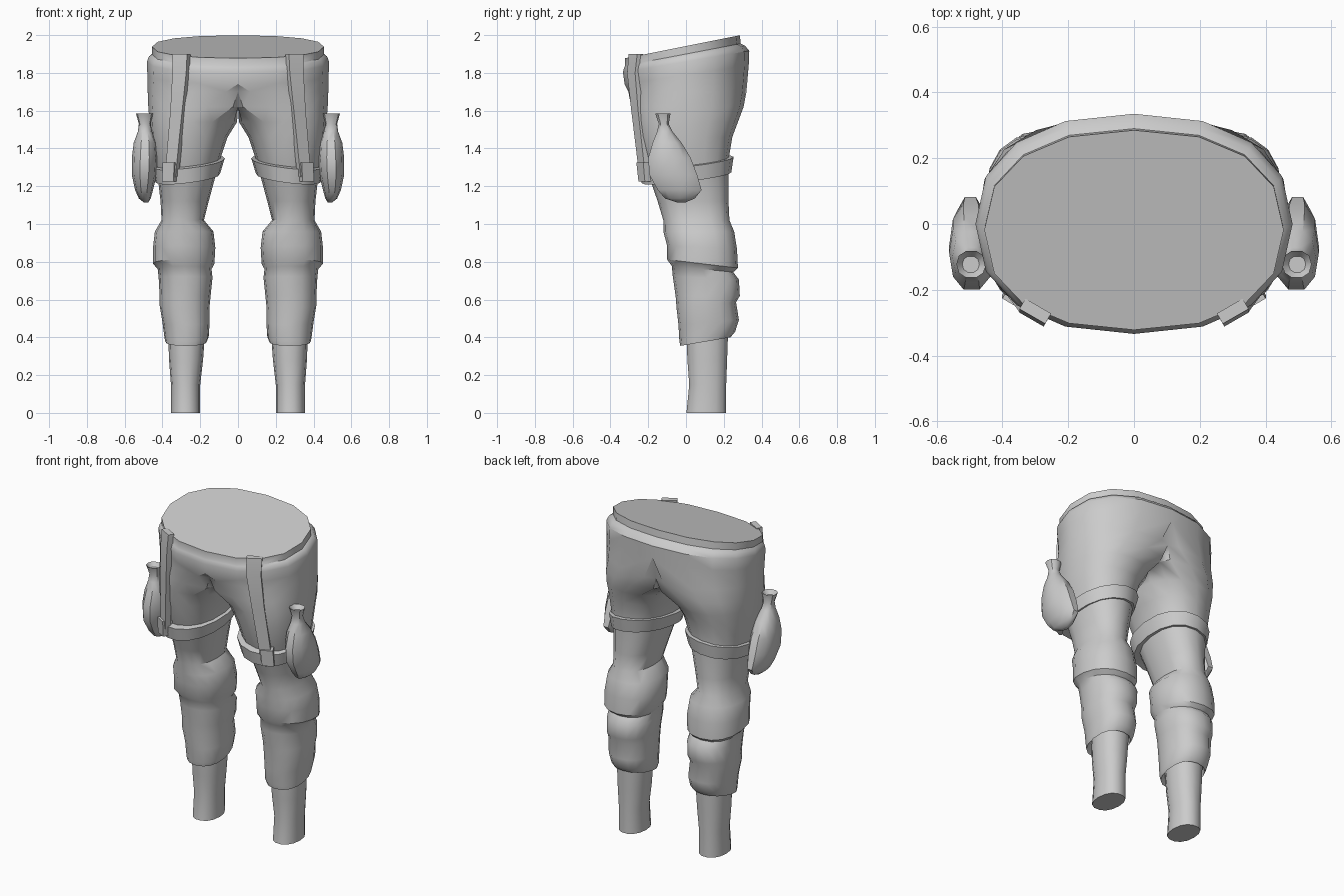
import bpy, bmesh
from math import cos, sin, pi, radians
from mathutils import Vector

cube = bpy.data.objects.get("Cube")
if cube:
    bpy.data.objects.remove(cube, do_unlink=True)

grey = bpy.data.materials.new("plain grey")
grey.use_nodes = True
grey.diffuse_color = (0.6, 0.6, 0.6, 1)
grey.node_tree.nodes["Principled BSDF"].inputs["Base Color"].default_value = (0.6, 0.6, 0.6, 1)


def finish(name, bm, sharp=38):
    """Smooth shading with sharp edges, then mirror to the other side."""
    bmesh.ops.recalc_face_normals(bm, faces=bm.faces)
    for f in bm.faces:
        f.smooth = True
    for e in bm.edges:
        e.smooth = e.calc_face_angle(0) < radians(sharp)
    mesh = bpy.data.meshes.new(name)
    bm.to_mesh(mesh)
    bm.free()
    mesh.materials.append(grey)
    obj = bpy.data.objects.new(name, mesh)
    bpy.context.collection.objects.link(obj)
    mirror = obj.modifiers.new("Mirror", "MIRROR")
    mirror.merge_threshold = 0.002
    return obj


def skin(bm, rows, caps=True):
    """Join rows of points into a closed tube."""
    rows = [[bm.verts.new(p) for p in row] for row in rows]
    n = len(rows[0])
    for low, high in zip(rows, rows[1:]):
        for i in range(n):
            j = (i + 1) % n
            bm.faces.new((low[i], low[j], high[j], high[i]))
    if caps:
        bm.faces.new(rows[0])
        bm.faces.new(rows[-1])


def oval(z, x0, x1, y0, y1, tilt=0, lean=0, n=16, power=0.9):
    """Rounded ring between x0..x1 and y0..y1, kept on the +x side."""
    def soft(v):
        return abs(v) ** power * (1 if v > 0 else -1)
    cx, cy, rx, ry = (x0 + x1) / 2, (y0 + y1) / 2, (x1 - x0) / 2, (y1 - y0) / 2
    row = []
    for i in range(n):
        a = 2 * pi * i / n
        x = max(cx + rx * soft(cos(a)), 0)
        y = cy + ry * soft(sin(a))
        if x < 0.001:
            x = 0
        row.append(Vector((x, y, z + tilt * y + lean * (x - cx))))
    return row


def loft(name, rings, n=16, power=0.9, sharp=38):
    bm = bmesh.new()
    skin(bm, [oval(*r, n=n, power=power) for r in rings])
    # drop hidden walls on the centre plane
    inner = [f for f in bm.faces if all(v.co.x < 0.0005 for v in f.verts)]
    bmesh.ops.delete(bm, geom=inner, context="FACES")
    bmesh.ops.remove_doubles(bm, verts=bm.verts, dist=0.0005)
    return finish(name, bm, sharp)


# Trousers: cuff, baggy knee, thigh, seat and waist
loft("trousers", [
    (.40, .18, .365, 0, .22, .17),
    (.36, .165, .385, -.03, .235, .17),
    (.385, .155, .39, -.035, .26, .17),
    (.47, .15, .40, -.04, .28, .08),
    (.56, .15, .415, -.05, .265, .1),
    (.62, .145, .415, -.055, .285),
    (.72, .135, .42, -.07, .28, -.05),
    (.77, .14, .425, -.075, .25, -.1),
    (.80, .125, .45, -.1, .275, -.12),
    (.88, .12, .45, -.1, .27, -.05),
    (.96, .13, .44, -.12, .255),
    (1.02, .18, .405, -.12, .23),
    (1.12, .155, .41, -.15, .225),
    (1.25, .12, .425, -.195, .225),
    (1.34, .095, .445, -.225, .225),
    (1.46, .055, .462, -.255, .245),
    (1.54, .005, .468, -.27, .275),
    (1.62, -.15, .475, -.29, .305),
    (1.70, -.35, .478, -.305, .32),
    (1.79, -.48, .48, -.325, .332, .15),
    (1.86, -.482, .482, -.334, .335, .17),
    (1.888, -.472, .472, -.327, .312, .18),
    (1.90, -.455, .455, -.322, .29, .19),
    (1.942, -.455, .455, -.322, .285, .2),
], power=.87)

# Bare shins
loft("shin", [
    (0, .2, .355, 0, .215),
    (.15, .2, .355, .015, .215),
    (.28, .185, .365, .005, .22),
    (.42, .175, .37, 0, .225),
], n=14)

# Bands around the thighs
loft("thigh_band", [
    (1.25, .13, .41, -.19, .21, .12, -.12),
    (1.245, .095, .44, -.235, .24, .12, -.12),
    (1.325, .07, .455, -.25, .252, .12, -.12),
    (1.33, .11, .43, -.21, .21, .12, -.12),
])

# Hip pouches with an open, flared neck
loft("hip_pouch", [
    (1.115, .475, .50, -.05, 0),
    (1.135, .462, .525, -.115, .05),
    (1.18, .45, .545, -.155, .088),
    (1.26, .43, .562, -.20, .065),
    (1.35, .425, .562, -.205, .03),
    (1.43, .432, .552, -.18, -.02),
    (1.49, .455, .53, -.155, -.07),
    (1.53, .462, .525, -.145, -.09),
    (1.585, .45, .54, -.165, -.08),
    (1.56, .47, .522, -.148, -.097),
], n=10)


# Flat straps running from the waist to the bands
def strap(name, path, thick):
    out = Vector((.5, -.87, 0))
    side = Vector((.87, .5, 0))
    rows = []
    for x, y, z, half in path:
        c = Vector((x, y, z))
        rows.append([c + side * half * s + out * thick * t
                     for s, t in ((-1, -1), (1, -1), (1, 1), (-1, 1))])
    bm = bmesh.new()
    skin(bm, rows)
    finish(name, bm, 30)


strap("front_strap", [
    (.30, -.265, 1.9, .045),
    (.302, -.275, 1.8, .042),
    (.318, -.256, 1.6, .036),
    (.335, -.235, 1.42, .034),
    (.35, -.215, 1.25, .032),
], .018)
strap("strap_loop", [
    (.355, -.205, 1.225, .034),
    (.352, -.215, 1.325, .036),
], .034)
